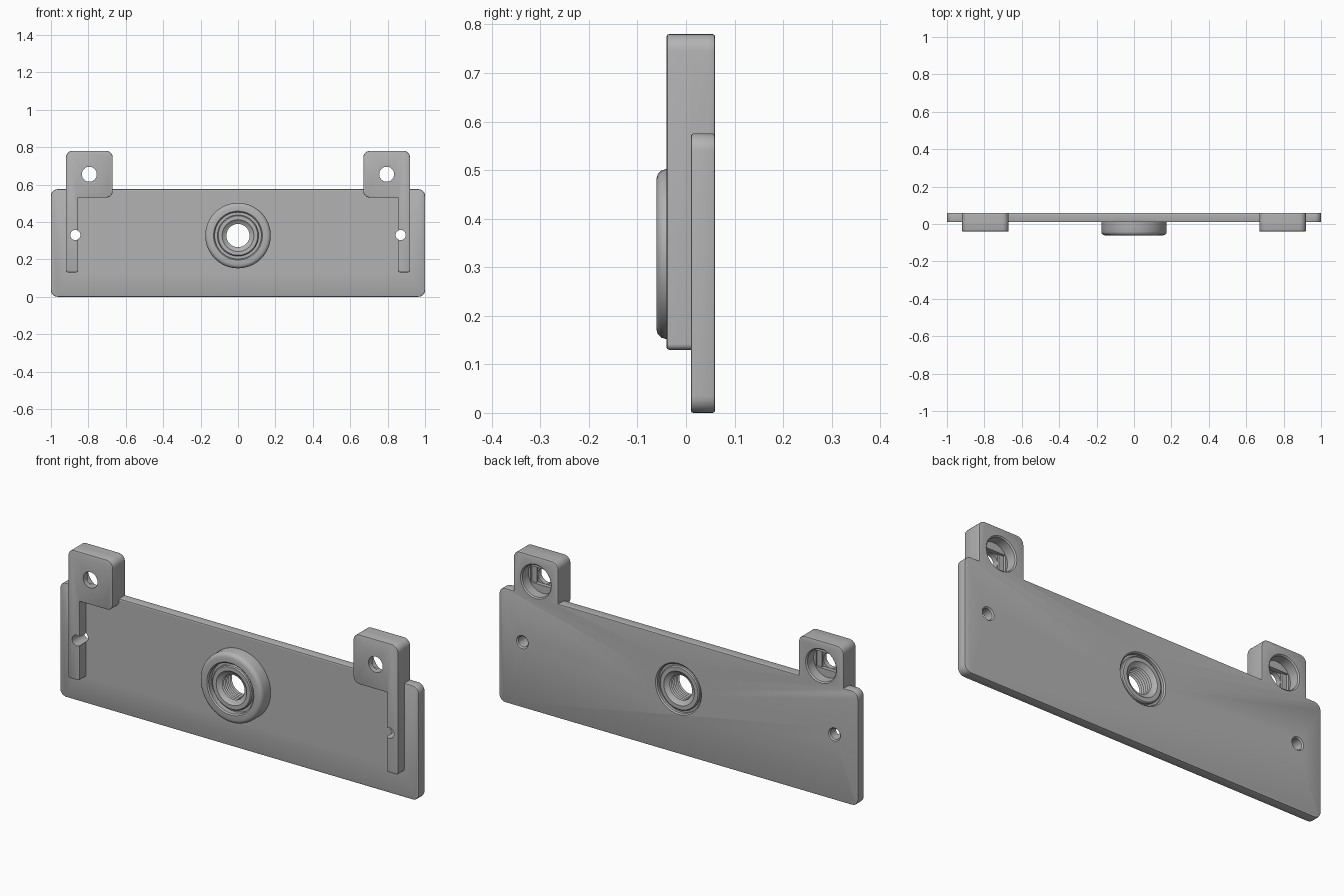
import bpy, bmesh, math
from mathutils import Vector

if "Cube" in bpy.data.objects:
    bpy.data.objects.remove(bpy.data.objects["Cube"], do_unlink=True)

grey = bpy.data.materials.new("plain grey")
grey.use_nodes = True
colour = (0.45, 0.45, 0.45, 1)
grey.diffuse_color = colour
grey.node_tree.nodes["Principled BSDF"].inputs["Base Color"].default_value = colour


def finish(bm, name):
    bmesh.ops.recalc_face_normals(bm, faces=bm.faces)
    mesh = bpy.data.meshes.new(name)
    bm.to_mesh(mesh)
    bm.free()
    mesh.materials.append(grey)
    ob = bpy.data.objects.new(name, mesh)
    bpy.context.collection.objects.link(ob)
    return ob


def rounded(corners, steps=6):
    """Outline from (x, z, radius) right-angle corners."""
    out = []
    for i, (x, z, r) in enumerate(corners):
        p = Vector((x, z))
        if not r:
            out.append(p)
            continue
        a = (Vector(corners[i - 1][:2]) - p).normalized()
        b = (Vector(corners[(i + 1) % len(corners)][:2]) - p).normalized()
        for k in range(steps + 1):
            t = k / steps * math.pi / 2
            out.append(p + r * (a * (1 - math.sin(t)) + b * (1 - math.cos(t))))
    return out


def slab(name, corners, y0, y1, edge=0.005):
    """Extrude an outline from y0 to y1 with softened rims."""
    bm = bmesh.new()
    face = bm.faces.new([bm.verts.new((p.x, y0, p.y)) for p in rounded(corners)])
    ext = bmesh.ops.extrude_face_region(bm, geom=[face], use_keep_orig=True)
    verts = [v for v in ext["geom"] if isinstance(v, bmesh.types.BMVert)]
    bmesh.ops.translate(bm, verts=verts, vec=(0, y1 - y0, 0))
    bmesh.ops.recalc_face_normals(bm, faces=bm.faces)
    if edge:
        rims = [e for e in bm.edges if abs(e.verts[0].co.y - e.verts[1].co.y) < 1e-6]
        bmesh.ops.bevel(bm, geom=rims, offset=edge, segments=2, profile=0.5, affect='EDGES')
    return finish(bm, name)


def lathe(name, profile, x, z, steps=48):
    """Revolve (radius, y) points around an axis along y."""
    bm = bmesh.new()
    vs = [bm.verts.new((x + r, y, z)) for r, y in profile]
    es = [bm.edges.new(pair) for pair in zip(vs, vs[1:])]
    bmesh.ops.spin(bm, geom=vs + es, cent=(x, 0, z), axis=(0, 1, 0),
                   angle=math.tau, steps=steps)
    bmesh.ops.remove_doubles(bm, verts=bm.verts, dist=1e-5)
    return finish(bm, name)


def combine(target, tool, operation):
    mod = target.modifiers.new(operation, 'BOOLEAN')
    mod.operation, mod.object, mod.solver = operation, tool, 'EXACT'
    bpy.context.view_layer.objects.active = target
    bpy.ops.object.modifier_apply(modifier=mod.name)
    bpy.data.objects.remove(tool, do_unlink=True)


def box_corners(x, z, w, h):
    return [(x - w, z - h, 0), (x + w, z - h, 0), (x + w, z + h, 0), (x - w, z + h, 0)]


# Back plate with the two raised tabs
R = 0.035
half = [(1, 0, R), (1, 0.575, R), (0.92, 0.575, 0), (0.92, 0.78, R),
        (0.67, 0.78, R), (0.67, 0.575, 0)]
plate = slab("mounting_plate", half + [(-x, z, r) for x, z, r in reversed(half)], 0.01, 0.06)

# Thick tab and rib on each side
bracket = [(0.92, 0.13, 0.012), (0.92, 0.78, R), (0.67, 0.78, R),
           (0.67, 0.53, R), (0.855, 0.53, 0), (0.855, 0.13, 0.012)]
for s in (1, -1):
    combine(plate, slab("bracket", [(s * x, z, r) for x, z, r in bracket], -0.04, 0.05), 'UNION')

# Round boss in the centre
CZ = 0.327
boss = [(0, 0.03), (0.175, 0.03), (0.175, -0.041), (0.172, -0.051),
        (0.165, -0.058), (0.155, -0.061), (0, -0.061)]
combine(plate, lathe("boss", boss, 0, CZ, 64), 'UNION')

# Threaded bore with a groove around the insert on both faces
threads = [(0.062 if i % 2 else 0.076, -0.043 + i * 0.089 / 14) for i in range(15)]
bore = ([(0, -0.1), (0.135, -0.1), (0.131, -0.061), (0.125, -0.055), (0.125, -0.03),
         (0.11, -0.03), (0.11, -0.047), (0.105, -0.052), (0.085, -0.052)] + threads +
        [(0.085, 0.055), (0.105, 0.055), (0.11, 0.05), (0.11, 0.04), (0.122, 0.04),
         (0.122, 0.054), (0.128, 0.06), (0.135, 0.1), (0, 0.1)])
combine(plate, lathe("bore_cutter", bore, 0, CZ, 64), 'DIFFERENCE')

# Screw holes, stepped pockets and pin holes on each side
screw = [(0, -0.1), (0.04, -0.1), (0.04, 0.03), (0, 0.03)]
pocket = [(0, 0.005), (0.08, 0.005), (0.08, 0.054), (0.086, 0.06), (0.086, 0.1), (0, 0.1)]
pin = [(0, -0.1), (0.027, -0.1), (0.027, 0.054), (0.033, 0.06), (0.033, 0.1), (0, 0.1)]
for s in (1, -1):
    tx, tz = s * 0.795, 0.655
    cutters = [lathe("pocket_cutter", pocket, tx, tz),
               slab("slot_cutter", box_corners(tx, tz, 0.068, 0.041), -0.006, 0.03, 0),
               slab("square_cutter", box_corners(tx, tz, 0.041, 0.041), -0.015, 0.03, 0),
               lathe("screw_cutter", screw, tx, tz, 32),
               lathe("pin_cutter", pin, s * 0.87, 0.33, 32)]
    for c in cutters:
        combine(plate, c, 'DIFFERENCE')

# Smooth the rounds, keep crisp edges
bpy.ops.object.select_all(action='DESELECT')
plate.select_set(True)
bpy.context.view_layer.objects.active = plate
bpy.ops.object.shade_smooth_by_angle(angle=math.radians(30))
